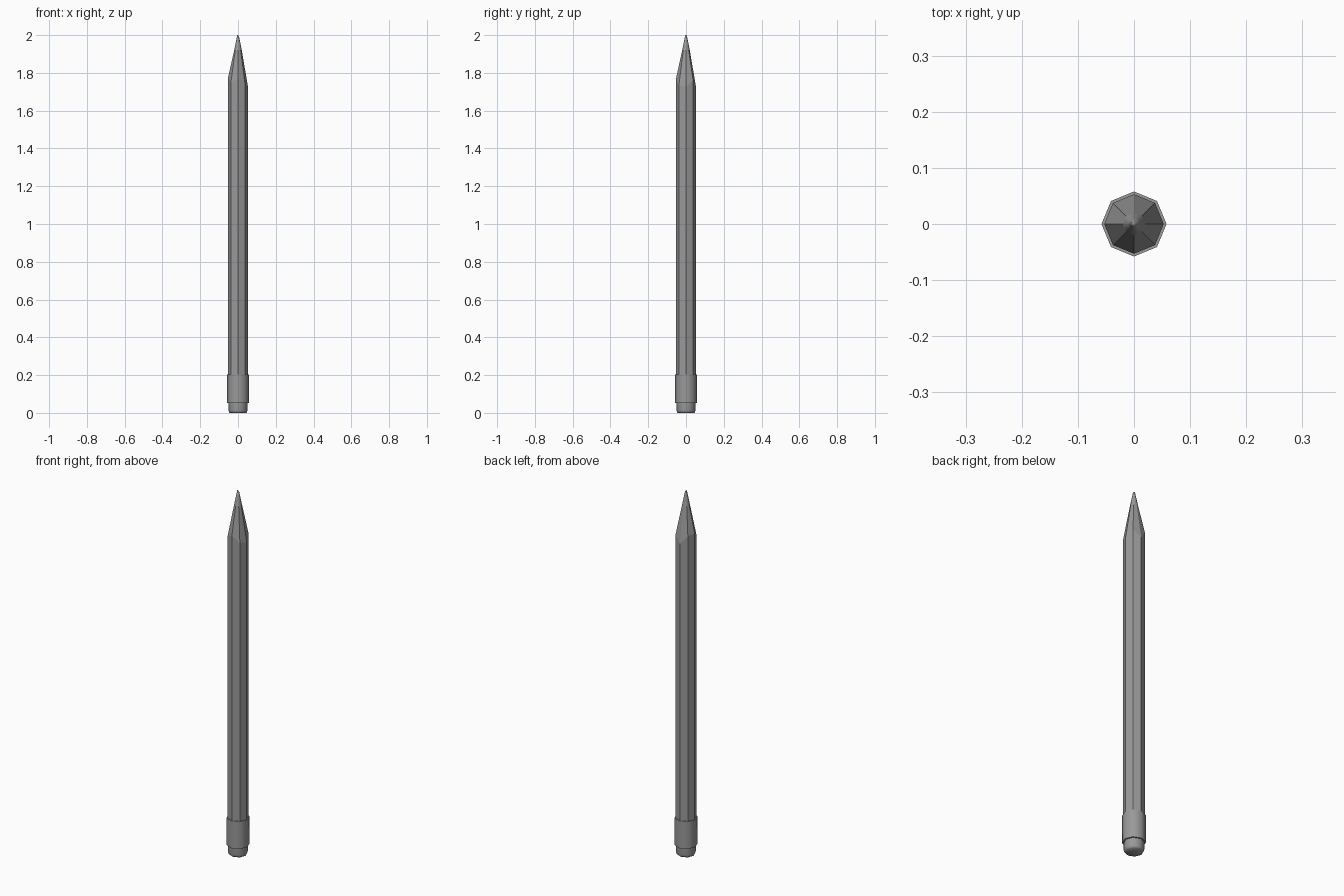
import bpy, bmesh, math

if "Cube" in bpy.data.objects:
    bpy.data.objects.remove(bpy.data.objects["Cube"], do_unlink=True)

SIDES = 8
grey = bpy.data.materials.new("plain grey")
grey.use_nodes = True
colour = (0.32, 0.32, 0.32, 1)
grey.diffuse_color = colour
grey.node_tree.nodes["Principled BSDF"].inputs["Base Color"].default_value = colour


def lathe(name, profile, waves=None, smooth=None, shift=0):
    """Eight-sided prism through (radius, z) rings; waves lifts one ring unevenly."""
    bm = bmesh.new()
    rings = []
    for n, (r, z) in enumerate(profile):
        ring = []
        for i in range(SIDES):
            a = math.tau * i / SIDES
            lift = waves[1][i] if waves and waves[0] == n else 0
            dx = shift if n == len(profile) - 1 else 0
            ring.append(bm.verts.new((r * math.cos(a) + dx, r * math.sin(a), z + lift)))
        rings.append(ring)
    for low, high in zip(rings, rings[1:]):
        for i in range(SIDES):
            j = (i + 1) % SIDES
            bm.faces.new((low[i], low[j], high[j], high[i]))
    bm.faces.new(rings[0][::-1])
    bm.faces.new(rings[-1])
    mesh = bpy.data.meshes.new(name)
    bm.to_mesh(mesh)
    bm.free()
    mesh.materials.append(grey)
    obj = bpy.data.objects.new(name, mesh)
    bpy.context.collection.objects.link(obj)
    if smooth:
        bpy.ops.object.select_all(action='DESELECT')
        obj.select_set(True)
        bpy.context.view_layer.objects.active = obj
        bpy.ops.object.shade_smooth_by_angle(angle=math.radians(smooth))
    return obj


# Rubber end with a softened lower rim
lathe("eraser", [(0.043, 0), (0.048, 0.005), (0.05, 0.014), (0.05, 0.06)], smooth=50)

# Metal sleeve
lathe("ferrule", [(0.058, 0.053), (0.058, 0.203)], smooth=50)

# Shaft with an uneven sharpened edge, wooden cone and blunt lead
uneven = [-0.025, 0.01, -0.025, 0.02, 0.025, 0.0, 0.02, -0.015]
lathe("shaft_and_cone", [(0.053, 0.19), (0.053, 1.75), (0.02, 1.92)], waves=(1, uneven))
lathe("lead_tip", [(0.02, 1.92), (0.012, 1.96), (0.005, 1.995), (0.002, 2.0)],
      smooth=50, shift=-0.004)
